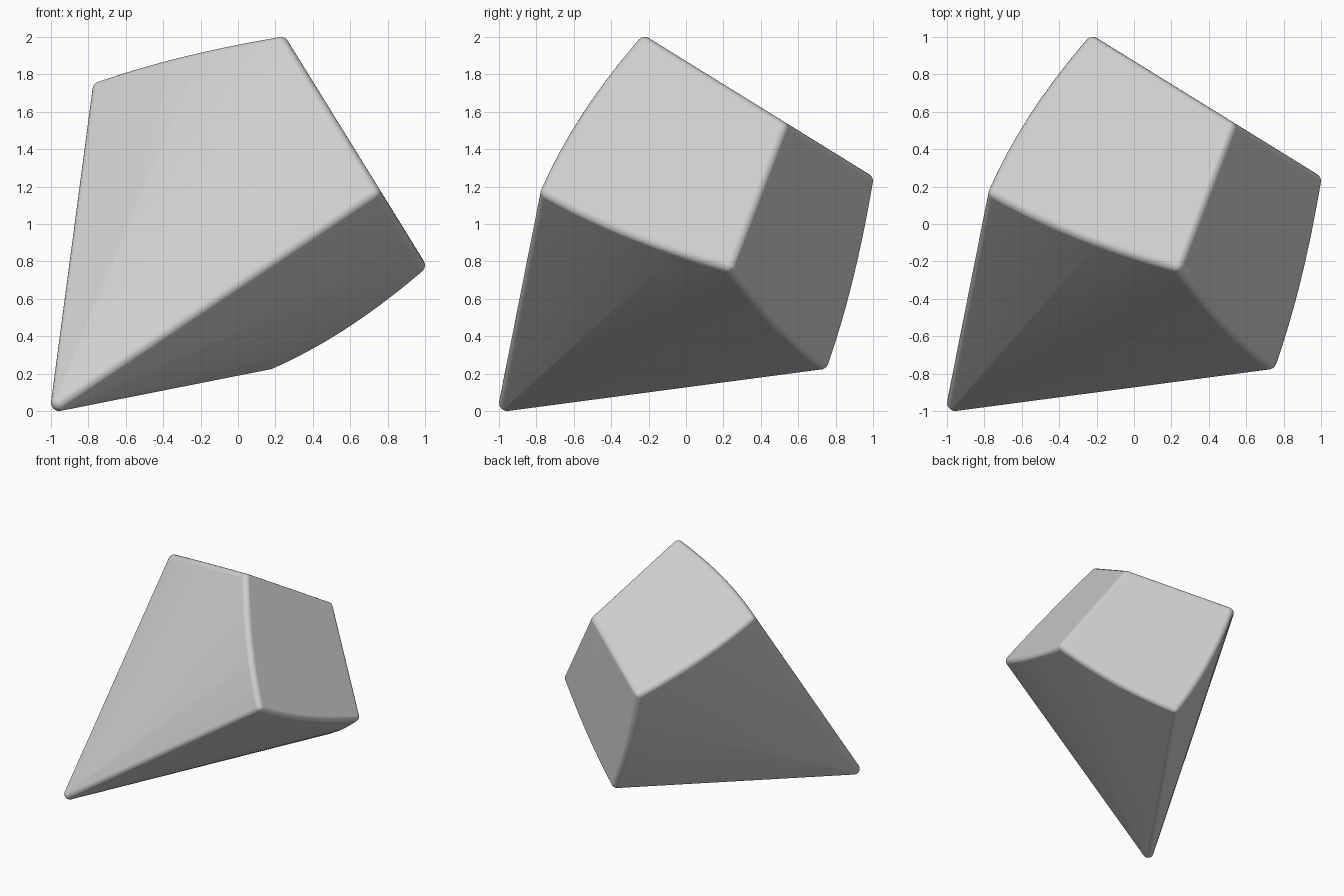
import bpy, bmesh
from math import radians, sin, cos
from mathutils import Vector

cube = bpy.data.objects.get("Cube")
if cube:
    bpy.data.objects.remove(cube, do_unlink=True)

ROUND = 0.045                     # edge rounding radius
APEX = Vector((-1, -1, -1)) * (1 - ROUND)
TIP = Vector((1, 1, 1)) * 0.506
CONE = radians(58.16)             # half angle of the three conical sides
HALF_SPAN = radians(31.42)        # half of the arc covered by each side
STEPS = 8

# Flat outer faces share pentagonal-solid normals, in threefold symmetry
golden = (5 ** 0.5 - 1) / 2
normals = [Vector(n).normalized() for n in
           ((0, golden, 1), (1, 0, golden), (golden, 1, 0))]
depth = (TIP - APEX).dot(normals[0])


def side_arc(k):
    """Points where a cone about one normal meets the other two flat faces."""
    axis, a, b = (normals[(k + i) % 3] for i in range(3))
    out = a + b
    u = (out - axis * out.dot(axis)).normalized()
    # the corner between the two faces lies on the plane of symmetry
    w = axis.cross(u)
    for i in range(-STEPS, STEPS + 1):
        t = HALF_SPAN * i / STEPS
        ray = axis * cos(CONE) + (u * cos(t) + w * sin(t)) * sin(CONE)
        yield APEX + ray * min(depth / n.dot(ray) for n in (a, b))


core = [APEX, TIP] + [p for k in range(3) for p in side_arc(k)]

# Small ball whose copies round off every corner and edge
ball = bmesh.new()
bmesh.ops.create_icosphere(ball, subdivisions=3, radius=ROUND)
offsets = [v.co.copy() for v in ball.verts]
ball.free()

# Rounded wedge: skin stretched over the balls
bm = bmesh.new()
lift = Vector((0, 0, 1))
for p in core:
    for o in offsets:
        bm.verts.new(p + o + lift)
bmesh.ops.convex_hull(bm, input=bm.verts[:])
bmesh.ops.delete(bm, geom=[v for v in bm.verts if not v.link_faces],
                 context='VERTS')
bmesh.ops.dissolve_limit(bm, angle_limit=0.002, verts=bm.verts[:],
                         edges=bm.edges[:])
bmesh.ops.recalc_face_normals(bm, faces=bm.faces[:])
mesh = bpy.data.meshes.new("corner_piece")
bm.to_mesh(mesh)
bm.free()

piece = bpy.data.objects.new("corner_piece", mesh)
bpy.context.collection.objects.link(piece)

# Plain grey material
grey = bpy.data.materials.new("light_grey")
grey.use_nodes = True
colour = (0.62, 0.62, 0.62, 1)
grey.diffuse_color = colour
for node in grey.node_tree.nodes:
    if node.type == 'BSDF_PRINCIPLED':
        node.inputs["Base Color"].default_value = colour
mesh.materials.append(grey)

# Smooth rounded edges while the large faces stay flat
bpy.ops.object.select_all(action='DESELECT')
piece.select_set(True)
bpy.context.view_layer.objects.active = piece
bpy.ops.object.shade_smooth_by_angle(angle=radians(40))
weighted = piece.modifiers.new("face_weighting", 'WEIGHTED_NORMAL')
weighted.keep_sharp = True
